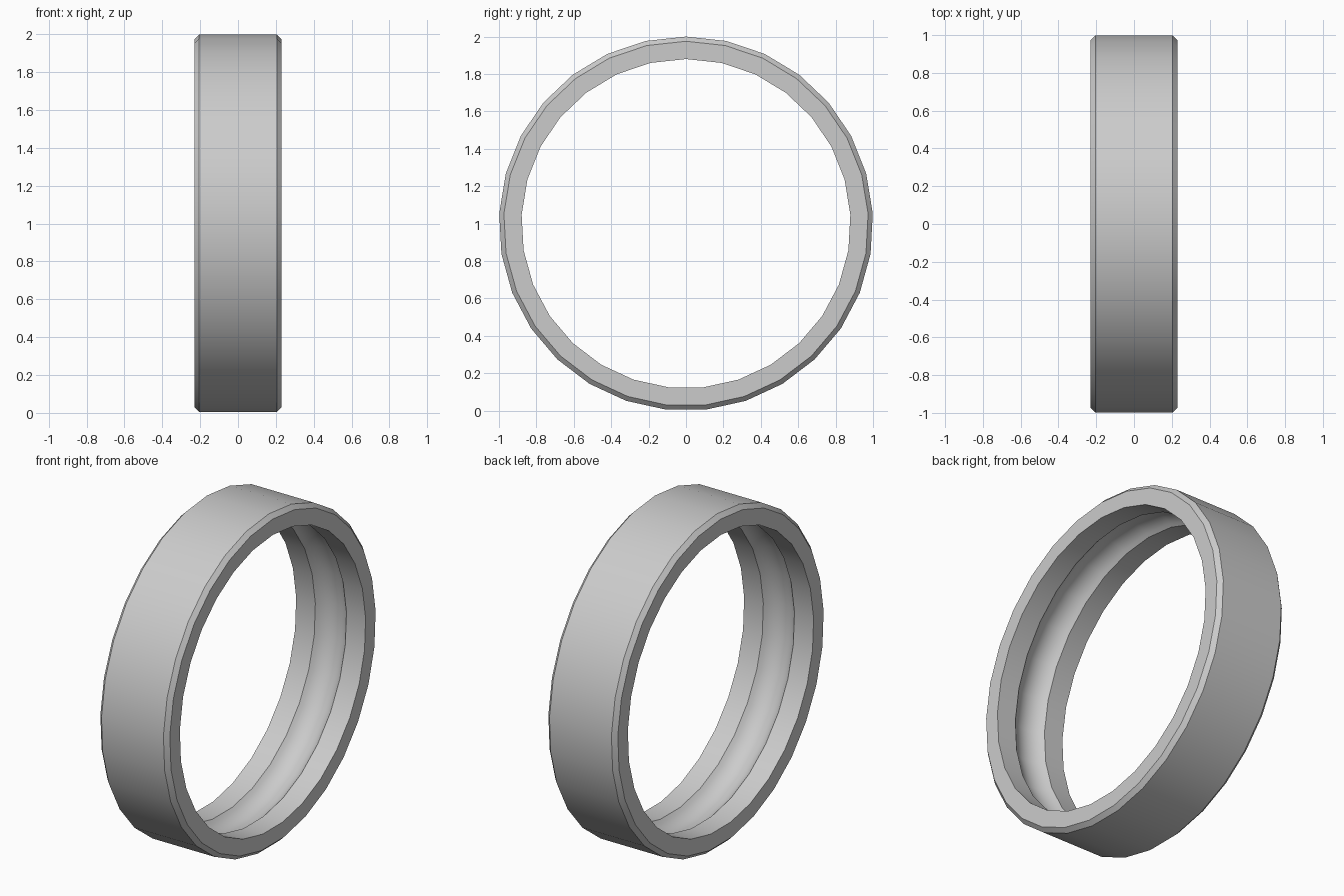
import bpy, bmesh, math

if "Cube" in bpy.data.objects:
    bpy.data.objects.remove(bpy.data.objects["Cube"])

SEG = 29                      # sides of the ring
R_OUT, R_IN, HALF_W = 1.0, 0.88, 0.23
CHAMFER = 0.025
GROOVE_HALF, GROOVE_DEPTH, GROOVE_STEPS = 0.103, 0.05, 10

# Cross-section (x, radius): chamfered outside, square bore edges
profile = [
    (HALF_W, R_IN), (HALF_W, R_OUT - CHAMFER), (HALF_W - CHAMFER, R_OUT),
    (-HALF_W + CHAMFER, R_OUT), (-HALF_W, R_OUT - CHAMFER), (-HALF_W, R_IN),
]
# Circular-arc ball groove in the bore
arc_r = (GROOVE_HALF ** 2 + GROOVE_DEPTH ** 2) / (2 * GROOVE_DEPTH)
arc_a = math.asin(GROOVE_HALF / arc_r)
for i in range(GROOVE_STEPS + 1):
    a = -arc_a + 2 * arc_a * i / GROOVE_STEPS
    profile.append((arc_r * math.sin(a), R_IN + GROOVE_DEPTH - arc_r * (1 - math.cos(a))))

# Revolve the section around the x axis
bm = bmesh.new()
rings = []
for s in range(SEG):
    t = 2 * math.pi * s / SEG
    rings.append([bm.verts.new((x, r * math.sin(t), 1 + r * math.cos(t))) for x, r in profile])
n = len(profile)
for s in range(SEG):
    a, b = rings[s], rings[(s + 1) % SEG]
    for k in range(n):
        bm.faces.new((a[k], a[(k + 1) % n], b[(k + 1) % n], b[k]))
bmesh.ops.recalc_face_normals(bm, faces=bm.faces[:])

mesh = bpy.data.meshes.new("bearing_outer_ring")
bm.to_mesh(mesh)
bm.free()
ring = bpy.data.objects.new("bearing_outer_ring", mesh)
bpy.context.collection.objects.link(ring)

# Plain light grey metal
grey = bpy.data.materials.new("light grey metal")
grey.diffuse_color = (0.6, 0.6, 0.6, 1)
grey.use_nodes = True
grey.node_tree.nodes["Principled BSDF"].inputs["Base Color"].default_value = grey.diffuse_color
mesh.materials.append(grey)

# Smooth around the ring, crisp at chamfers and groove edges
bpy.context.view_layer.objects.active = ring
ring.select_set(True)
bpy.ops.object.shade_smooth_by_angle(angle=math.radians(25))
